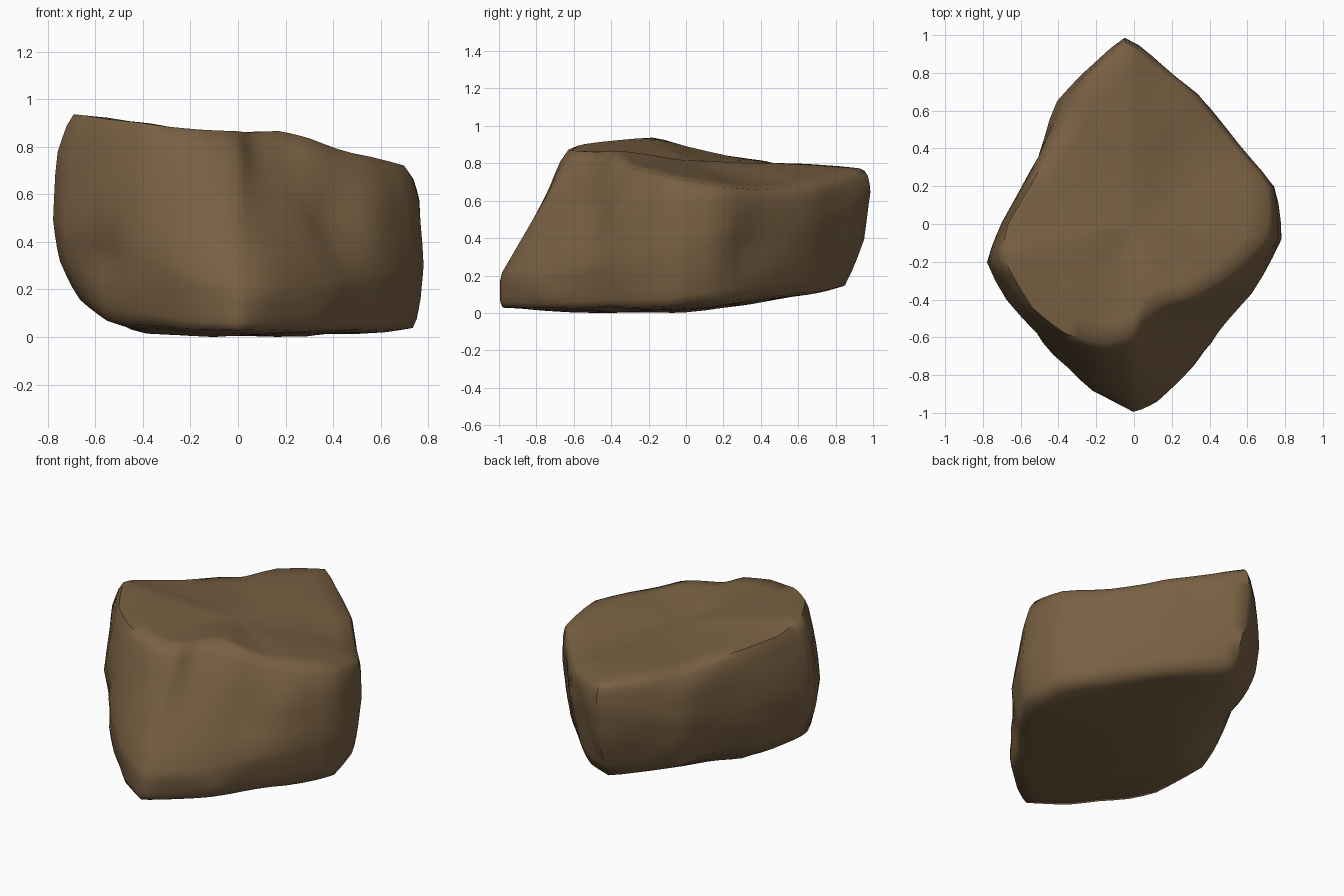
import bpy
import bmesh
from mathutils import Vector, noise

cube = bpy.data.objects.get("Cube")
if cube:
    bpy.data.objects.remove(cube, do_unlink=True)

# Rock columns, counter-clockwise from the front tip:
# widest x, y, z, base scale, base lift, then top scale and top height
COLUMNS = [
    (0, -1, .21, 1, .02, .59, .89), (.12, -.95, .22, .97, .02, .49, .885),
    (.33, -.76, .22, .95, .02, .52, .885), (.45, -.57, .25, .95, .02, .68, .85),
    (.62, -.37, .3, .95, .02, .78, .79), (.79, -.08, .3, .95, .03, .91, .735),
    (.75, .2, .45, .93, .03, .97, .68), (.55, .43, .45, .9, .02, .97, .66),
    (.34, .7, .5, .88, .01, .96, .69), (.18, .84, .55, .88, .01, .96, .73),
    (-.05, 1, .67, .87, .01, .96, .79), (-.27, .8, .6, .87, .06, .95, .8),
    (-.41, .66, .5, .87, .1, .85, .8), (-.51, .36, .5, .88, .15, .95, .84),
    (-.7, 0, .5, .87, .16, .98, .91), (-.795, -.2, .5, .86, .15, .89, .955),
    (-.61, -.5, .45, .92, .05, .91, .94), (-.43, -.7, .4, .95, .04, .85, .91),
    (-.22, -.89, .28, .97, .02, .72, .89)]


def ground_height(y):
    return .015 + .12 * max(0, y)


# Stack rings from the underside to the top face
bm = bmesh.new()
rings = [[] for _ in range(7)]
for x, y, z, base, lift, top, height in COLUMNS:
    low = ground_height(y) + lift
    bulge = .3 if y > -.4 else .62
    levels = [(base * .68, ground_height(y * .7) + lift * .15), (base, low),
              (.7 + .3 * base, (low + z) / 2), (1, z),
              (1 - bulge * (1 - top), z + .65 * (height - z)),
              (top, height), (top * .5, (height + .83) / 2)]
    for ring, (scale, level) in zip(rings, levels):
        ring.append(bm.verts.new((x * scale, y * scale, level)))

count = len(COLUMNS)
for lower, upper in zip(rings, rings[1:]):
    for i in range(count):
        j = (i + 1) % count
        bm.faces.new((lower[i], lower[j], upper[j], upper[i]))

# Close the underside and the top with fans
under = bm.verts.new((0, 0, .01))
crown = bm.verts.new((0, 0, .825))
for i in range(count):
    j = (i + 1) % count
    bm.faces.new((under, rings[0][j], rings[0][i]))
    bm.faces.new((crown, rings[-1][i], rings[-1][j]))

# Refine, then weather the surface with gentle lumps
bmesh.ops.subdivide_edges(bm, edges=bm.edges[:], cuts=2, use_grid_fill=True)
for _ in range(2):
    bmesh.ops.smooth_vert(bm, verts=bm.verts[:], factor=.25,
                          use_axis_x=True, use_axis_y=True, use_axis_z=True)
bm.normal_update()
offsets = [(v, v.normal * .012 * noise.noise(v.co * 4)) for v in bm.verts]
for vert, offset in offsets:
    vert.co += offset

# Chipped hollows in the sides: centre, radius, depth
CHIPS = [((.4, -.52, .5), .16, .03), ((-.57, -.5, .35), .18, .05),
         ((.3, -.7, .22), .14, .03), ((.62, .32, .35), .22, .03),
         ((.2, .8, .4), .28, .03)]
for centre, radius, depth in CHIPS:
    for vert in bm.verts:
        distance = (vert.co - Vector(centre)).length
        if distance < radius:
            vert.co -= vert.normal * depth * (1 - distance / radius)

# Rest the rock on the ground
lowest = min(v.co.z for v in bm.verts)
for vert in bm.verts:
    vert.co.z -= lowest
bmesh.ops.triangulate(bm, faces=bm.faces[:])
bmesh.ops.recalc_face_normals(bm, faces=bm.faces[:])

mesh = bpy.data.meshes.new("rock")
bm.to_mesh(mesh)
bm.free()
rock = bpy.data.objects.new("rock", mesh)
bpy.context.collection.objects.link(rock)

# Brown stone colour
stone = bpy.data.materials.new("brown_stone")
stone.use_nodes = True
color = (.19, .118, .056, 1)
stone.diffuse_color = color
stone.node_tree.nodes["Principled BSDF"].inputs["Base Color"].default_value = color
mesh.materials.append(stone)

bpy.ops.object.select_all(action="DESELECT")
rock.select_set(True)
bpy.context.view_layer.objects.active = rock
bpy.ops.object.shade_smooth_by_angle(angle=1.1)
